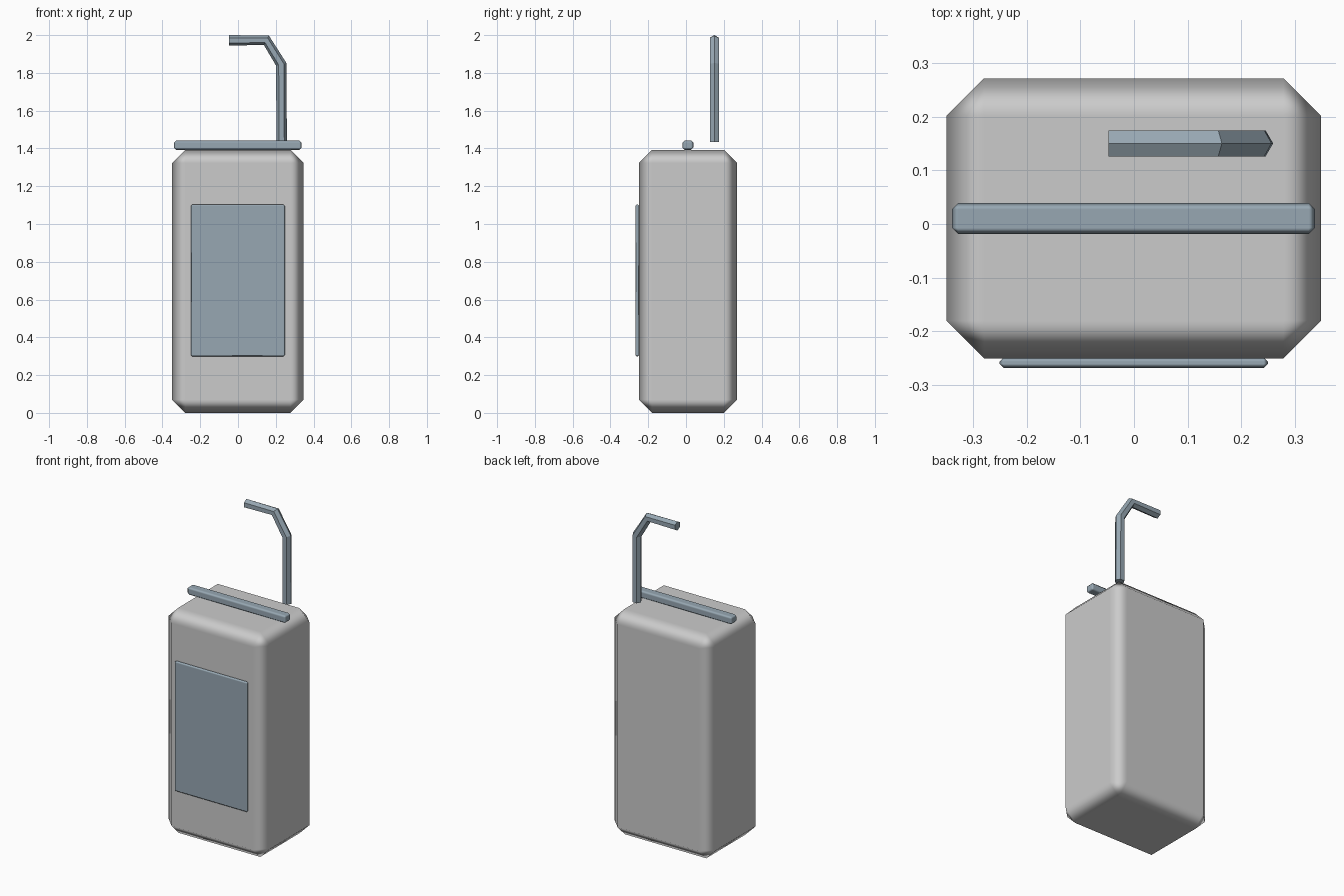
import bpy, bmesh, math
from mathutils import Vector

if "Cube" in bpy.data.objects:
    bpy.data.objects.remove(bpy.data.objects["Cube"])

accent = bpy.data.materials.new("blue_grey")
accent.diffuse_color = (0.31, 0.39, 0.45, 1)
accent.use_nodes = True
accent.node_tree.nodes["Principled BSDF"].inputs["Base Color"].default_value = accent.diffuse_color


def make_object(name, bm, material=None):
    bmesh.ops.recalc_face_normals(bm, faces=bm.faces[:])
    mesh = bpy.data.meshes.new(name)
    bm.to_mesh(mesh)
    bm.free()
    obj = bpy.data.objects.new(name, mesh)
    bpy.context.collection.objects.link(obj)
    if material:
        mesh.materials.append(material)
    return obj


def bevelled_box(name, low, high, bevel, material=None):
    low, high = Vector(low), Vector(high)
    bm = bmesh.new()
    bmesh.ops.create_cube(bm, size=1)
    bmesh.ops.scale(bm, vec=high - low, verts=bm.verts)
    bmesh.ops.translate(bm, vec=(low + high) / 2, verts=bm.verts)
    for face in bm.faces:
        face.smooth = True
    obj = make_object(name, bm, material)
    mod = obj.modifiers.new("bevel", 'BEVEL')
    mod.width = bevel
    mod.segments = 1
    mod.limit_method = 'NONE'
    mod.harden_normals = True
    return obj


def bent_tube(name, path, radius, y, sides, material):
    # sweep a polygon along a path in the xz plane
    points = [Vector((x, y, z)) for x, z in path]
    bm = bmesh.new()
    rings = []
    for i, p in enumerate(points):
        tangent = Vector()
        if i > 0:
            tangent += (p - points[i - 1]).normalized()
        if i < len(points) - 1:
            tangent += (points[i + 1] - p).normalized()
        tangent.normalize()
        side = Vector((0, 1, 0))
        outward = Vector((tangent.z, 0, -tangent.x))
        angles = [2 * math.pi * k / sides for k in range(sides)]
        rings.append([bm.verts.new(p + radius * (math.cos(a) * outward + math.sin(a) * side))
                      for a in angles])
    for a, b in zip(rings, rings[1:]):
        for k in range(sides):
            n = (k + 1) % sides
            bm.faces.new((a[k], a[n], b[n], b[k]))
    bm.faces.new(rings[0])
    bm.faces.new(rings[-1])
    return make_object(name, bm, material)


# carton body
bevelled_box("body", (-0.349, -0.25, 0), (0.348, 0.271, 1.393), 0.07)

# label panel on the front
bevelled_box("front_panel", (-0.25, -0.268, 0.299), (0.249, -0.248, 1.103), 0.008, accent)

# seam bar across the top
bevelled_box("top_bar", (-0.339, -0.019, 1.393), (0.337, 0.039, 1.442), 0.012, accent)

# bent straw, hexagonal section
bent_tube("straw", [(0.231, 1.433), (0.229, 1.845), (0.15, 1.973), (-0.047, 1.972)],
          0.028, 0.15, 6, accent)
